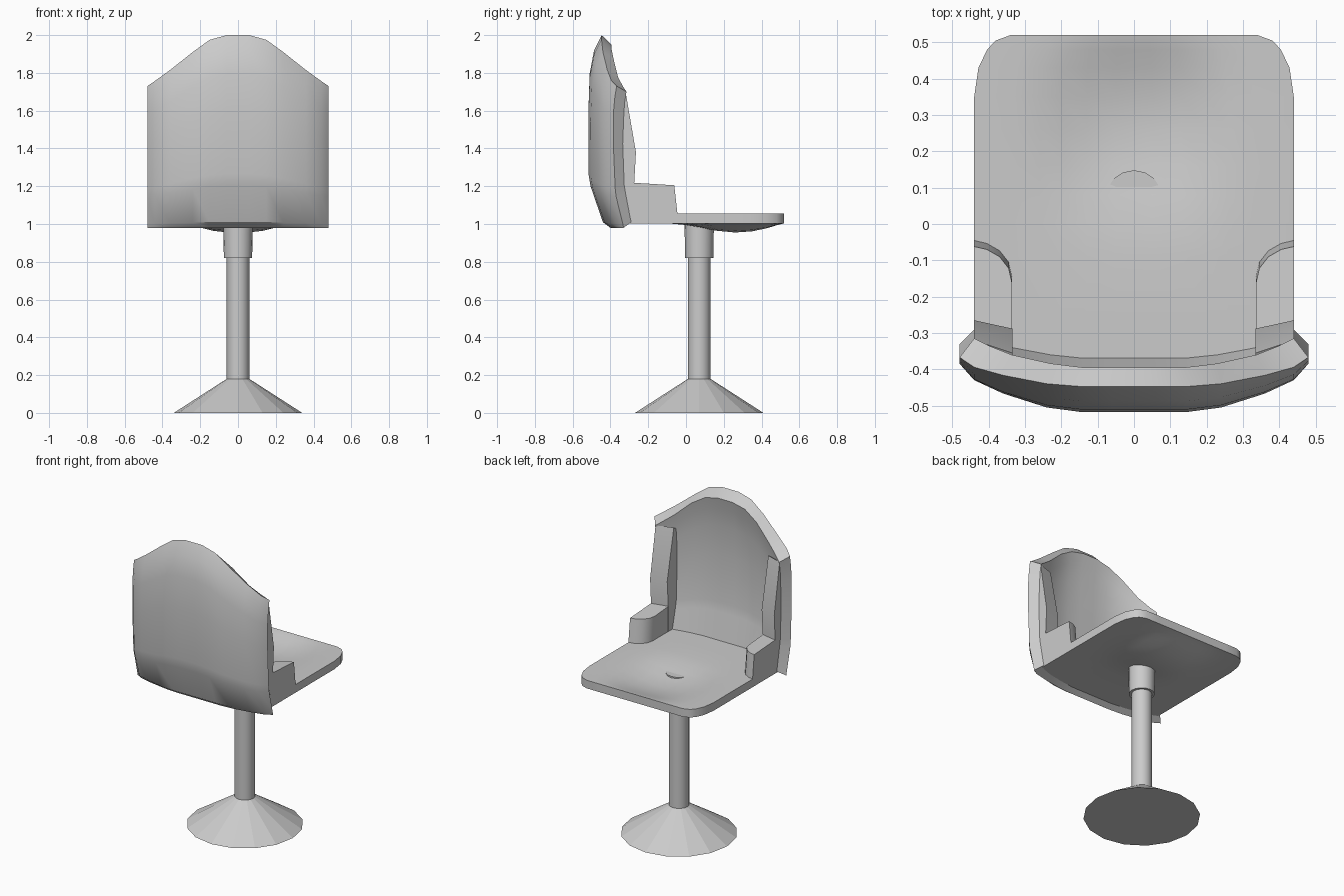
import bpy, bmesh, math

if "Cube" in bpy.data.objects:
    bpy.data.objects.remove(bpy.data.objects["Cube"])


def make(name, verts, faces, smooth=True, mirror=False):
    """Mesh object with consistent normals; optional mirror across x."""
    me = bpy.data.meshes.new(name)
    bm = bmesh.new()
    vs = [bm.verts.new(v) for v in verts]
    for f in faces:
        bm.faces.new([vs[i] for i in f])
    bmesh.ops.recalc_face_normals(bm, faces=bm.faces)
    bm.to_mesh(me)
    bm.free()
    ob = bpy.data.objects.new(name, me)
    bpy.context.collection.objects.link(ob)
    if mirror:
        ob.modifiers.new("mirror", 'MIRROR')
    if smooth:
        bpy.ops.object.select_all(action='DESELECT')
        ob.select_set(True)
        bpy.context.view_layer.objects.active = ob
        bpy.ops.object.shade_smooth_by_angle(angle=math.radians(32))
    return ob


def slab(name, a, b):
    """Solid between two point grids of equal size, joined round the border."""
    r, c = len(a), len(a[0])
    n = r * c
    verts = [p for g in (a, b) for row in g for p in row]
    faces = []
    for i in range(r - 1):
        for j in range(c - 1):
            q = [i * c + j, i * c + j + 1, (i + 1) * c + j + 1, (i + 1) * c + j]
            faces += [q, [k + n for k in q]]
    rim = ([j for j in range(c)] + [i * c + c - 1 for i in range(1, r)]
           + [(r - 1) * c + j for j in range(c - 2, -1, -1)]
           + [i * c for i in range(r - 2, 0, -1)])
    for p, q in zip(rim, rim[1:] + rim[:1]):
        faces.append([p, q, q + n, p + n])
    return make(name, verts, faces)


def prism(name, a, b, **kw):
    """Two matching rings with end caps."""
    n = len(a)
    faces = [list(range(n)), list(range(n, 2 * n))]
    faces += [[i, (i + 1) % n, (i + 1) % n + n, i + n] for i in range(n)]
    return make(name, a + b, faces, **kw)


def frustum(name, r0, r1, z0, z1, smooth=True, sides=16, y=0.07):
    ring = lambda r, z: [(r * math.cos(2 * math.pi * i / sides),
                          y + r * math.sin(2 * math.pi * i / sides), z) for i in range(sides)]
    return prism(name, ring(r0, z0), ring(r1, z1), smooth=smooth)


def both_sides(half):
    """Mirror (x, ...) column data listed from the edge to the middle."""
    return half + [(-h[0],) + h[1:] for h in reversed(half)]


# pedestal
frustum("pedestal_base", 0.34, 0.06, 0, 0.18, smooth=False)
frustum("pedestal_column", 0.06, 0.06, 0.17, 0.83)
frustum("pedestal_collar", 0.075, 0.078, 0.82, 1.028)

# backrest shell: outer and inner curved skins joined by a bevelled rim
levels = [0, 0.03, 0.22, 0.28, 0.6, 0.8, 0.92, 1]


def skin(columns, z0, mid_y, edge_y):
    return [[(x, m + (e - m) * k, z0 + t * (zt - z0)) for x, k, zt in both_sides(columns)]
            for t, m, e in zip(levels, mid_y, edge_y)]


outer = skin([(0.48, 1, 1.73), (0.44, 0.66, 1.757), (0.36, 0.38, 1.815),
              (0.24, 0.09, 1.91), (0.15, 0, 1.975), (0.06, 0, 2.0)], 0.98,
             [-0.40, -0.44, -0.505, -0.515, -0.517, -0.51, -0.487, -0.447],
             [-0.33, -0.335, -0.37, -0.375, -0.385, -0.385, -0.377, -0.367])
inner = skin([(0.44, 1, 1.70), (0.40, 0.75, 1.73), (0.335, 0.43, 1.78),
              (0.23, 0.14, 1.875), (0.14, 0, 1.93), (0.05, 0, 1.95)], 1.01,
             [-0.36, -0.365, -0.41, -0.42, -0.43, -0.425, -0.41, -0.395],
             [-0.29, -0.295, -0.32, -0.327, -0.335, -0.33, -0.325, -0.315])
slab("backrest", outer, inner)

# seat: rounded front corners and a shallow dip
cols = both_sides([(0.44, 0, 1), (0.33, 0, 0.45), (0.26, 0.17, 0.2), (0.2, 0.45, 0.1),
                   (0.13, 0.82, 0), (0.05, 1, 0)])
rows = [(-0.38, 0), (-0.25, 0), (-0.09, 0), (0, 0.17), (0.08, 0.47), (0.16, 0.8), (0.26, 1),
        (0.35, 0.87), (0.43, 0.52), (0.48, 0.2), (0.505, 0.06), (0.52, 0)]


def seat_grid(z):
    grid = []
    for i, (y, fy) in enumerate(rows):
        s = max(0, (y - 0.35) / 0.17)
        w = (0.34 + 0.10 * math.sqrt(max(0, 1 - s * s))) / 0.44
        grid.append([(x * w, y + (0.07 * k if i == 0 else 0), z - 0.048 * fx * fy)
                     for x, fx, k in cols])
    return grid


slab("seat", seat_grid(1.055), seat_grid(1.003))

# side wings against the backrest
wing_out = [(-0.35, 1.01), (-0.355, 1.68), (-0.32, 1.70), (-0.265, 1.38), (-0.275, 1.2), (-0.275, 1.01)]
wing_in = [(-0.40, 1.02), (-0.42, 1.66), (-0.355, 1.70), (-0.288, 1.38), (-0.30, 1.2), (-0.30, 1.02)]
prism("side_wings", [(0.44, y, z) for y, z in wing_out], [(0.335, y, z) for y, z in wing_in],
      mirror=True)

# armrests with a rounded inner front corner
arm = [(0.44, -0.04), (0.405, -0.048), (0.37, -0.068), (0.345, -0.1), (0.336, -0.14),
       (0.336, -0.38), (0.44, -0.34)]
top = [(x, y - (0.022 if y > -0.2 else 0), 1.205 if y > -0.2 else 1.222) for x, y in arm]
prism("armrests", [(x, y, 1.006) for x, y in arm], top, mirror=True)
